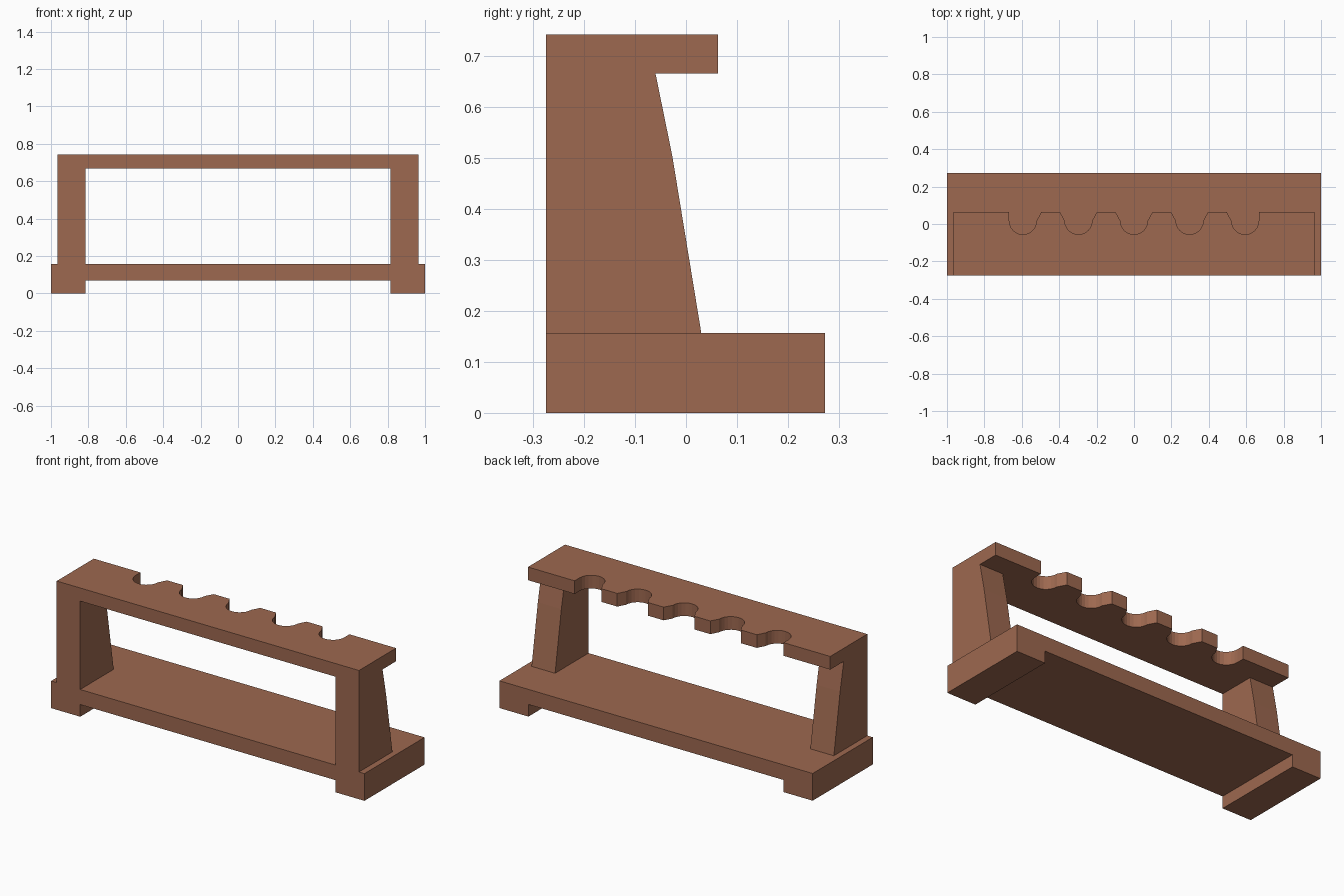
import bpy, bmesh, math
from mathutils import Vector

if "Cube" in bpy.data.objects:
    bpy.data.objects.remove(bpy.data.objects["Cube"])

wood = bpy.data.materials.new("brown_wood")
wood.diffuse_color = (0.34, 0.14, 0.08, 1)
wood.use_nodes = True
wood.node_tree.nodes["Principled BSDF"].inputs["Base Color"].default_value = wood.diffuse_color


def extrude_profile(name, points, offset):
    """Flat outline (3D points) extruded along an offset vector."""
    bm = bmesh.new()
    face = bm.faces.new([bm.verts.new(p) for p in points])
    res = bmesh.ops.extrude_face_region(bm, geom=[face], use_keep_orig=True)
    verts = [v for v in res["geom"] if isinstance(v, bmesh.types.BMVert)]
    bmesh.ops.translate(bm, verts=verts, vec=Vector(offset))
    bmesh.ops.recalc_face_normals(bm, faces=bm.faces)
    mesh = bpy.data.meshes.new(name)
    bm.to_mesh(mesh)
    bm.free()
    mesh.materials.append(wood)
    obj = bpy.data.objects.new(name, mesh)
    bpy.context.collection.objects.link(obj)
    return obj


FRONT, BACK = -0.275, 0.273
BASE_TOP, SHELF_BOTTOM, TOP = 0.157, 0.667, 0.743

# Base plate with a foot block at each end
base = [(-1, 0), (-0.815, 0), (-0.815, 0.07), (0.815, 0.07),
        (0.815, 0), (1, 0), (1, BASE_TOP), (-1, BASE_TOP)]
extrude_profile("base", [(x, FRONT, z) for x, z in base], (0, BACK - FRONT, 0))

# Tapered uprights
side = [(FRONT, BASE_TOP), (0.03, BASE_TOP), (-0.027, 0.505),
        (-0.06, SHELF_BOTTOM), (FRONT, SHELF_BOTTOM)]
for name, x in (("left_upright", -0.965), ("right_upright", 0.815)):
    extrude_profile(name, [(x, y, z) for y, z in side], (0.15, 0, 0))

# Top shelf with five flared, round-bottomed notches along the back
EDGE, RADIUS, CENTRE_Y = 0.063, 0.073, 0.017
outline = [(0.965, FRONT), (-0.965, FRONT), (-0.965, EDGE)]
for i in range(-2, 3):
    cx = i * 0.297
    left = RADIUS if i == -2 else 0.098    # outermost sides stay straight
    right = RADIUS if i == 2 else 0.098
    outline.append((cx - left, EDGE))
    for k in range(13):
        a = math.pi + math.pi * k / 12
        outline.append((cx + RADIUS * math.cos(a), CENTRE_Y + RADIUS * math.sin(a)))
    outline.append((cx + right, EDGE))
outline.append((0.965, EDGE))
extrude_profile("notched_shelf", [(x, y, SHELF_BOTTOM) for x, y in outline],
                (0, 0, TOP - SHELF_BOTTOM))
